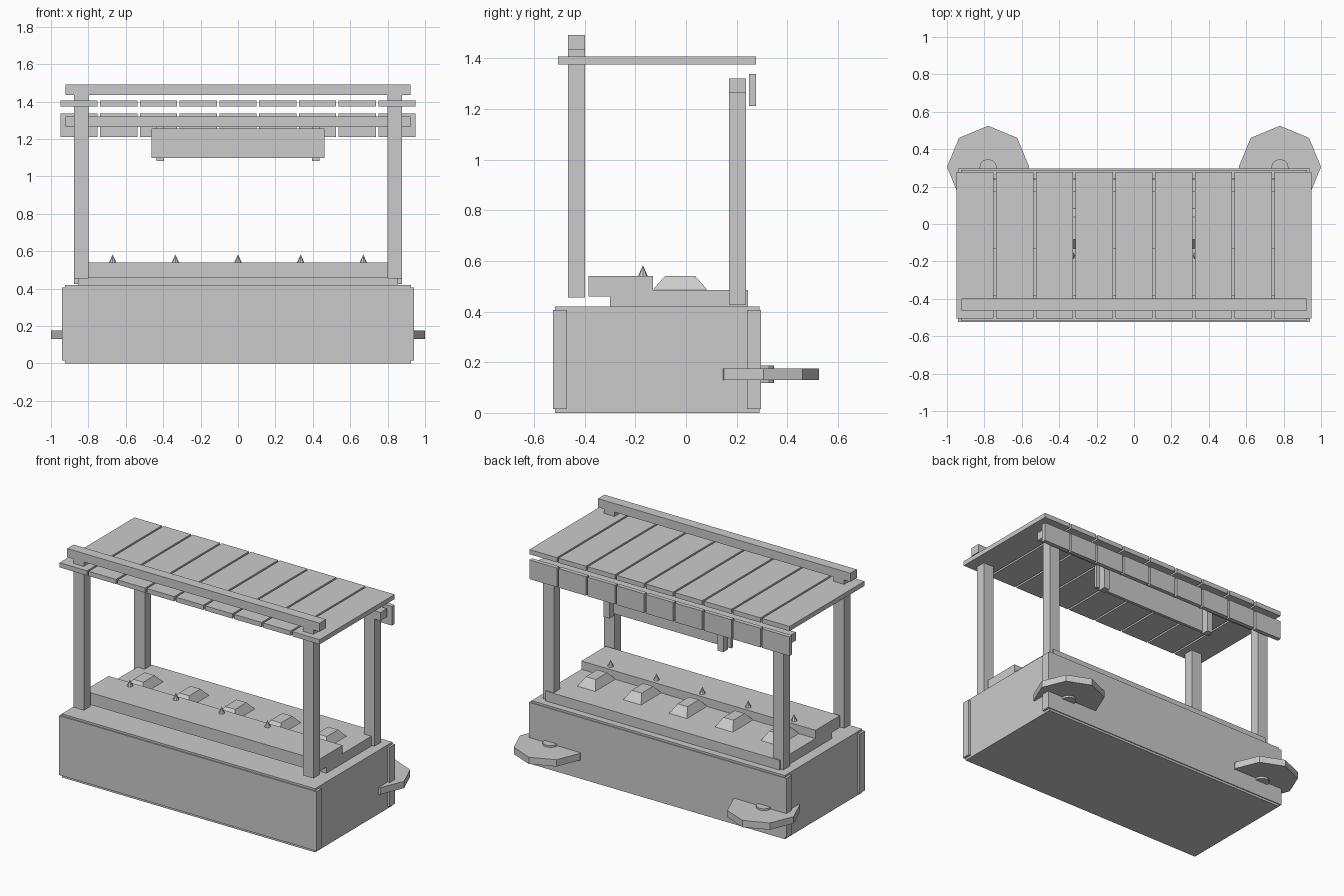
import bpy, bmesh
from mathutils import Matrix

if "Cube" in bpy.data.objects:
    bpy.data.objects.remove(bpy.data.objects["Cube"])


def finish(name, bm):
    bmesh.ops.recalc_face_normals(bm, faces=bm.faces)
    me = bpy.data.meshes.new(name)
    bm.to_mesh(me)
    bm.free()
    ob = bpy.data.objects.new(name, me)
    bpy.context.collection.objects.link(ob)
    return ob


def box(name, x, y, z, taper=(1, 1)):
    """Box from (min, max) ranges; taper scales the top face."""
    bm = bmesh.new()
    bmesh.ops.create_cube(bm, size=1)
    c = [(r[0] + r[1]) / 2 for r in (x, y, z)]
    s = [r[1] - r[0] for r in (x, y, z)]
    for v in bm.verts:
        t = taper if v.co.z > 0 else (1, 1)
        v.co = (c[0] + v.co.x * s[0] * t[0],
                c[1] + v.co.y * s[1] * t[1],
                c[2] + v.co.z * s[2])
    return finish(name, bm)


def cone(name, x, y, z0, z1, r0, r1, sides):
    bm = bmesh.new()
    bmesh.ops.create_cone(bm, cap_ends=True, segments=sides, radius1=r0, radius2=r1,
                          depth=z1 - z0, matrix=Matrix.Translation((x, y, (z0 + z1) / 2)))
    return finish(name, bm)


def prism_x(name, profile, half):
    """Extrude a (y, z) profile along x."""
    bm = bmesh.new()
    face = bm.faces.new([bm.verts.new((-half, y, z)) for y, z in profile])
    ext = bmesh.ops.extrude_face_region(bm, geom=[face])
    verts = [g for g in ext["geom"] if isinstance(g, bmesh.types.BMVert)]
    bmesh.ops.translate(bm, verts=verts, vec=(2 * half, 0, 0))
    return finish(name, bm)


# Counter body with front and back panels
box("counter_body", (-0.925, 0.925), (-0.517, 0.29), (0, 0.42))
box("front_panel", (-0.94, 0.94), (-0.525, -0.47), (0.015, 0.407))
box("back_panel", (-0.94, 0.94), (0.24, 0.296), (0.015, 0.407))

# Stepped display shelf
prism_x("display_shelf", [(-0.30, 0.42), (0.245, 0.42), (0.245, 0.485), (-0.13, 0.485),
                          (-0.13, 0.54), (-0.385, 0.54), (-0.385, 0.46), (-0.30, 0.46)], 0.855)

# Goods on the shelf
for i in range(5):
    x = (i - 2) * 0.335
    box("ingot", (x - 0.065, x + 0.065), (-0.13, 0.083), (0.487, 0.54), (0.56, 0.56))
    cone("spike", x, -0.17, 0.54, 0.583, 0.019, 0, 8)

# Posts, outer discs and hubs on both sides
for s in (-1, 1):
    px = sorted((s * 0.80, s * 0.877))
    box("front_post", px, (-0.465, -0.398), (0.455, 1.435))
    box("back_post", px, (0.17, 0.237), (0.425, 1.265))
    cone("side_disc", s * 0.78, 0.305, 0.13, 0.175, 0.22, 0.22, 8)
    cone("disc_hub", s * 0.78, 0.30, 0.117, 0.187, 0.047, 0.047, 12)
    box("sign_bracket", sorted((s * 0.395, s * 0.437)), (0.185, 0.235), (1.083, 1.268))

# Cross beams
box("front_beam", (-0.922, 0.922), (-0.465, -0.398), (1.435, 1.492))
box("back_beam", (-0.922, 0.922), (0.17, 0.237), (1.265, 1.32))

# Blank hanging board
box("hanging_board", (-0.463, 0.463), (0.17, 0.19), (1.098, 1.256))

# Roof planks and rear valance
for i in range(9):
    x0 = -0.95 + i * 0.2125
    box("roof_plank", (x0, x0 + 0.2), (-0.505, 0.277), (1.375, 1.406))
    box("valance_plank", (x0, x0 + 0.2), (0.249, 0.277), (1.211, 1.337))
